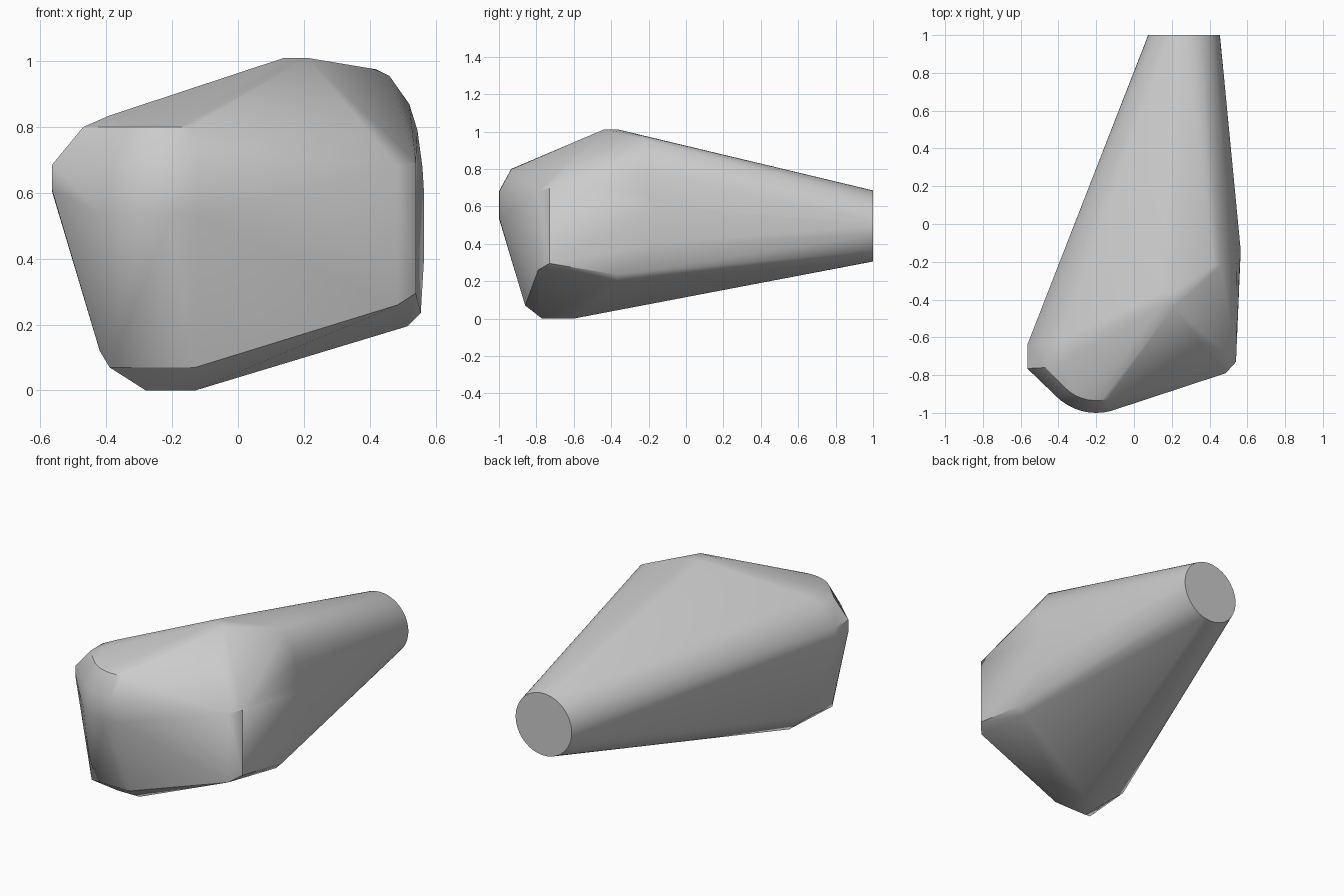
import bpy
import bmesh
from math import sin, cos, radians

default_cube = bpy.data.objects.get("Cube")
if default_cube:
    bpy.data.objects.remove(default_cube, do_unlink=True)


def make_material(name, color):
    material = bpy.data.materials.new(name)
    material.use_nodes = True
    material.diffuse_color = color
    material.node_tree.nodes["Principled BSDF"].inputs["Base Color"].default_value = color
    return material


def arc(center_x, center_y, radius, start, end, steps):
    """Points on a circular arc, angles in degrees."""
    points = []
    for step in range(steps + 1):
        angle = radians(start + (end - start) * step / steps)
        points.append((center_x + radius * cos(angle), center_y + radius * sin(angle)))
    return points


def upright(x, y, *heights):
    """Corner points stacked on one vertical line."""
    return [(x, y, z) for z in heights]


def along(x, z, *depths):
    """Corner points in a row from front to back."""
    return [(x, y, z) for y in depths]


corners = []

# Round end of the handle
corners += [(x, 1, z) for x, z in arc(0.265, 0.495, 0.19, 0, 360, 48)[:-1]]

# Rounded nose, with a chamfered upper rim
for x, y in arc(-0.2, -0.7, 0.3, 225, 285, 8):
    corners += upright(x, y, 0.535, 0.68)
for x, y in arc(-0.2, -0.7, 0.235, 200, 285, 10):
    corners += upright(x, y, 0.8)

# Outer shoulder beside the nose
corners += upright(-0.565, -0.765, 0.61, 0.685)
corners += upright(-0.565, -0.64, 0.605, 0.685)
corners += along(-0.47, 0.8, -0.76, -0.64)
corners += along(-0.39, 0.835, -0.74, -0.62)

# Crown
corners += along(0.14, 1.01, -0.44, -0.36)
corners += along(0.21, 1.01, -0.44, -0.36)

# Rounded rear shoulder
for x, z in [(0.42, 0.975), (0.46, 0.955), (0.52, 0.87), (0.545, 0.79), (0.56, 0.68)]:
    corners += along(x, z, -0.22)

# Flat side and its chamfered front edge
corners += upright(0.485, -0.79, 0.26, 0.68)
corners += upright(0.54, -0.73, 0.295, 0.695)
corners += upright(0.565, -0.14, 0.4, 0.6)
corners += upright(0.555, -0.37, 0.235)
corners += upright(0.515, -0.37, 0.195)

# Chamfered foot
corners += along(-0.13, 0, -0.77, -0.6)
corners += along(-0.28, 0, -0.77, -0.6)
corners += along(-0.42, 0.12, -0.82, -0.6)
for x in (-0.39, -0.13):
    corners += upright(x, -0.86, 0.07)

# Wrap a single faceted skin around the corners
bm = bmesh.new()
for corner in corners:
    bm.verts.new(corner)
hull = bmesh.ops.convex_hull(bm, input=bm.verts[:])
loose = {item for item in hull["geom_interior"] + hull["geom_unused"]
         if isinstance(item, bmesh.types.BMVert)}
bmesh.ops.delete(bm, geom=list(loose), context="VERTS")
bmesh.ops.dissolve_limit(bm, angle_limit=radians(1), verts=bm.verts[:], edges=bm.edges[:])
bmesh.ops.recalc_face_normals(bm, faces=bm.faces[:])

mesh = bpy.data.meshes.new("tapered_body")
bm.to_mesh(mesh)
bm.free()
body = bpy.data.objects.new("tapered_body", mesh)
bpy.context.collection.objects.link(body)
mesh.materials.append(make_material("plain_grey", (0.6, 0.6, 0.6, 1)))

bpy.context.view_layer.objects.active = body
body.select_set(True)
bpy.ops.object.shade_smooth_by_angle(angle=radians(30))
